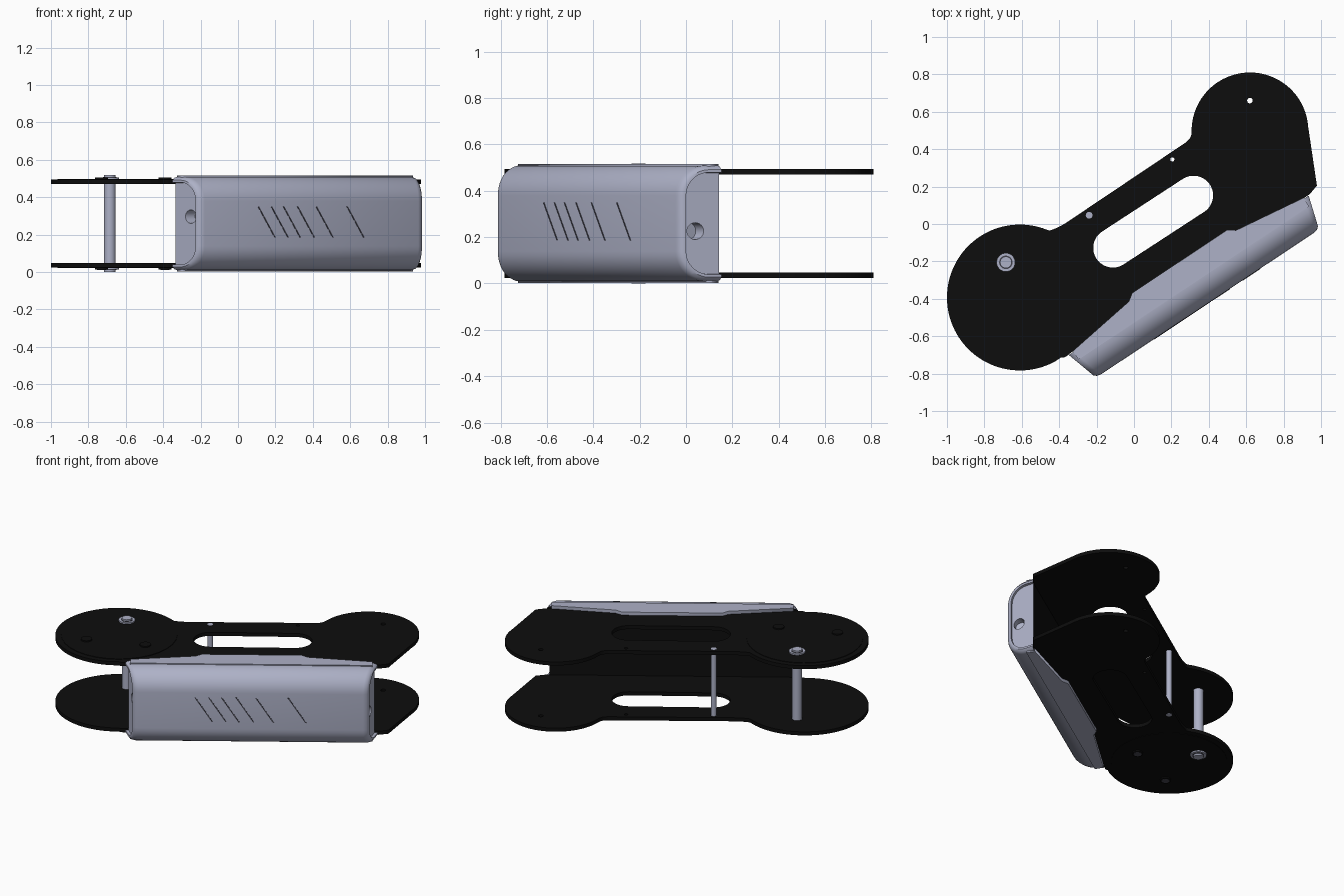
import bpy, bmesh
from math import sin, cos, radians, pi
from mathutils import Matrix, Vector

cube = bpy.data.objects.get("Cube")
if cube:
    bpy.data.objects.remove(cube)

MID = 0.259              # height of the mirror plane between both plates
TILT = radians(33.6)     # heading of the housing
U0 = 0.092               # middle of the housing along its length
BACK, FRONT = -0.39, -0.572


def material(name, rgb):
    m = bpy.data.materials.new(name)
    m.use_nodes = True
    m.diffuse_color = (*rgb, 1)
    bsdf = m.node_tree.nodes["Principled BSDF"]
    bsdf.inputs["Base Color"].default_value = (*rgb, 1)
    bsdf.inputs["Roughness"].default_value = 0.6
    return m


STEEL = material("blue grey metal", (0.42, 0.44, 0.57))
BLACK = material("black", (0.004, 0.004, 0.004))
SLATE = material("dark slate", (0.06, 0.06, 0.08))


def add(name, mesh, *mats):
    ob = bpy.data.objects.new(name, mesh)
    bpy.context.collection.objects.link(ob)
    for m in mats:
        ob.data.materials.append(m)
    return ob


def arc(cx, cy, r, a0, a1, n=48):
    angles = [radians(a0 + (a1 - a0) * i / n) for i in range(n + 1)]
    return [(cx + r * cos(a), cy + r * sin(a)) for a in angles]


def circle(cx, cy, r, n=32):
    return arc(cx, cy, r, 0, 360, n)[:-1]


def bend(a, b, c, n=6):
    """Rounded corner from a to c, pulled towards b."""
    a, b, c = Vector(a), Vector(b), Vector(c)
    ts = [i / n for i in range(n + 1)]
    return [tuple(a * (1 - t) ** 2 + b * 2 * t * (1 - t) + c * t * t) for t in ts]


def sheet(name, loops, z0, z1, mat):
    """Flat sheet cut from an outline; further loops are holes."""
    cu = bpy.data.curves.new(name, "CURVE")
    cu.dimensions, cu.fill_mode, cu.extrude = "2D", "BOTH", (z1 - z0) / 2
    for loop in loops:
        sp = cu.splines.new("POLY")
        sp.points.add(len(loop) - 1)
        for p, (x, y) in zip(sp.points, loop):
            p.co = (x, y, 0, 1)
        sp.use_cyclic_u = True
    tmp = bpy.data.objects.new("tmp", cu)
    bpy.context.collection.objects.link(tmp)
    dg = bpy.context.evaluated_depsgraph_get()
    mesh = bpy.data.meshes.new_from_object(tmp.evaluated_get(dg))
    bpy.data.objects.remove(tmp)
    mesh.materials.clear()
    ob = add(name, mesh, mat)
    ob.location.z = (z0 + z1) / 2
    return ob


def rod(name, x, y, r, z0, z1, mat):
    bm = bmesh.new()
    bmesh.ops.create_cone(bm, cap_ends=True, segments=32, radius1=r, radius2=r,
                          depth=z1 - z0)
    mesh = bpy.data.meshes.new(name)
    bm.to_mesh(mesh)
    bm.free()
    ob = add(name, mesh, mat)
    ob.location = (x, y, (z0 + z1) / 2)
    smooth(ob)
    return ob


def smooth(ob):
    bpy.ops.object.select_all(action="DESELECT")
    ob.select_set(True)
    bpy.context.view_layer.objects.active = ob
    bpy.ops.object.shade_smooth_by_angle(angle=radians(35))


# Side plate outline: big round end, neck, small round end
outline = arc(-0.61, -0.393, 0.39, 68, 300, 72)
outline += bend((-0.39, -0.713), (-0.37, -0.72), (-0.34, -0.69))
outline += [(0.94, 0.16), (0.978, 0.205)]
outline += arc(0.62, 0.498, 0.312, 4, 180)
outline += bend((0.308, 0.49), (0.308, 0.455), (0.265, 0.428))
outline += bend((-0.34, 0.022), (-0.40, -0.02), (-0.45, -0.035))
slot = arc(-0.113, -0.128, 0.105, 123.6, 303.6, 24) + arc(0.318, 0.153, 0.105, -56.4, 123.6, 24)
holes = [slot, circle(0.62, 0.66, 0.015), circle(0.205, 0.345, 0.011)]

# Housing side flange, in housing coordinates
half_flange = [(0.74, -0.44), (0.74, -0.385), (0.344, -0.33), (0.305, -0.302)]
flange = [(U0 + u, v) for u, v in half_flange]
flange += [(U0 - u, v) for u, v in reversed(half_flange)]

for side, s in (("upper", 1), ("lower", -1)):
    def span(a, b):
        return sorted((MID + s * a, MID + s * b))
    sheet(side + "_plate", [outline] + holes, *span(0.211, 0.235), BLACK)
    rod(side + "_round_cover", -0.61, -0.393, 0.355, *span(0.23, 0.238), BLACK)
    for i, (x, y) in enumerate([(-0.39, -0.43), (-0.73, -0.57)]):
        rod(f"{side}_boss_{i}", x, y, 0.034, *span(0.23, 0.246), BLACK)
    rod(side + "_post_washer", -0.685, -0.205, 0.05, *span(0.23, 0.247), STEEL)
    rod(side + "_post_ring", -0.685, -0.205, 0.036, *span(0.24, 0.249), SLATE)
    sheet(side + "_flange", [flange], *span(0.235, 0.256), STEEL).rotation_euler.z = TILT

# Posts joining the plates
rod("main_post", -0.685, -0.205, 0.031, 0.0, 2 * MID, STEEL)
rod("thin_post", -0.24, 0.047, 0.018, MID - 0.237, MID + 0.237, STEEL)
for x, y in [(-0.39, -0.43), (-0.73, -0.57)]:
    rod("lower_bolt", x, y, 0.024, MID - 0.248, MID - 0.24, SLATE)


# Housing: rounded section lofted along its length with recessed ends
def section(d):
    r, h, v = 0.13 - d, 0.25 - d, FRONT + d
    top = [(v + r - r * sin(a), h - r + r * cos(a)) for a in [pi / 20 * i for i in range(11)]]
    pts = [(BACK, h)] + top
    return pts + [(p, -q) for p, q in reversed(pts)]


steps = [(0.032, -0.018), (0.03, 0), (0.018, 0), (0.006, -0.01), (0, -0.03)]
bm = bmesh.new()
rings = []
for s, order in ((-1, steps), (1, steps[::-1])):
    for d, du in order:
        rings.append([bm.verts.new((U0 + s * (0.887 + 0.3 * v + du), v, z))
                      for v, z in section(d)])
for a, b in zip(rings, rings[1:]):
    for i in range(len(a) - 1):
        bm.faces.new((a[i], a[i + 1], b[i + 1], b[i]))
bm.faces.new(rings[0])
bm.faces.new(rings[-1])
back = bm.faces.new([r[0] for r in rings] + [r[-1] for r in reversed(rings)])
back.material_index = 1
bmesh.ops.recalc_face_normals(bm, faces=bm.faces)
mesh = bpy.data.meshes.new("housing")
bm.to_mesh(mesh)
bm.free()
housing = add("housing", mesh, STEEL, BLACK)

# Round holes in the housing ends
for s, z in ((-1, 0.037), (1, -0.033)):
    cutter = rod("cutter", U0 + s * 0.74, -0.492, 0.036, -0.07, 0.07, STEEL)
    cutter.location.z = z
    cutter.rotation_euler.y = pi / 2
    cutter.hide_render = True
    mod = housing.modifiers.new("hole", "BOOLEAN")
    mod.operation, mod.solver, mod.object = "DIFFERENCE", "EXACT", cutter
    bpy.context.view_layer.objects.active = housing
    bpy.ops.object.modifier_apply(modifier=mod.name)
    bpy.data.objects.remove(cutter)
smooth(housing)
housing.location.z = MID
housing.rotation_euler.z = TILT

# Slanted grooves on the housing front
turn = Matrix.Rotation(TILT, 4, "Z")
for i, x in enumerate([0.105, 0.175, 0.24, 0.315, 0.415, 0.58]):
    u = (x - 0.316) / 0.833
    bm = bmesh.new()
    quad = [(u, 0.35), (u + 0.008, 0.35), (u + 0.115, 0.185), (u + 0.107, 0.185)]
    f = bm.faces.new([bm.verts.new((p, FRONT - 0.002, z)) for p, z in quad])
    ext = bmesh.ops.extrude_face_region(bm, geom=[f])["geom"]
    bmesh.ops.translate(bm, vec=(0, 0.004, 0),
                        verts=[g for g in ext if isinstance(g, bmesh.types.BMVert)])
    bmesh.ops.recalc_face_normals(bm, faces=bm.faces)
    bm.transform(turn)
    mesh = bpy.data.meshes.new("groove")
    bm.to_mesh(mesh)
    bm.free()
    add(f"groove_{i}", mesh, SLATE)
